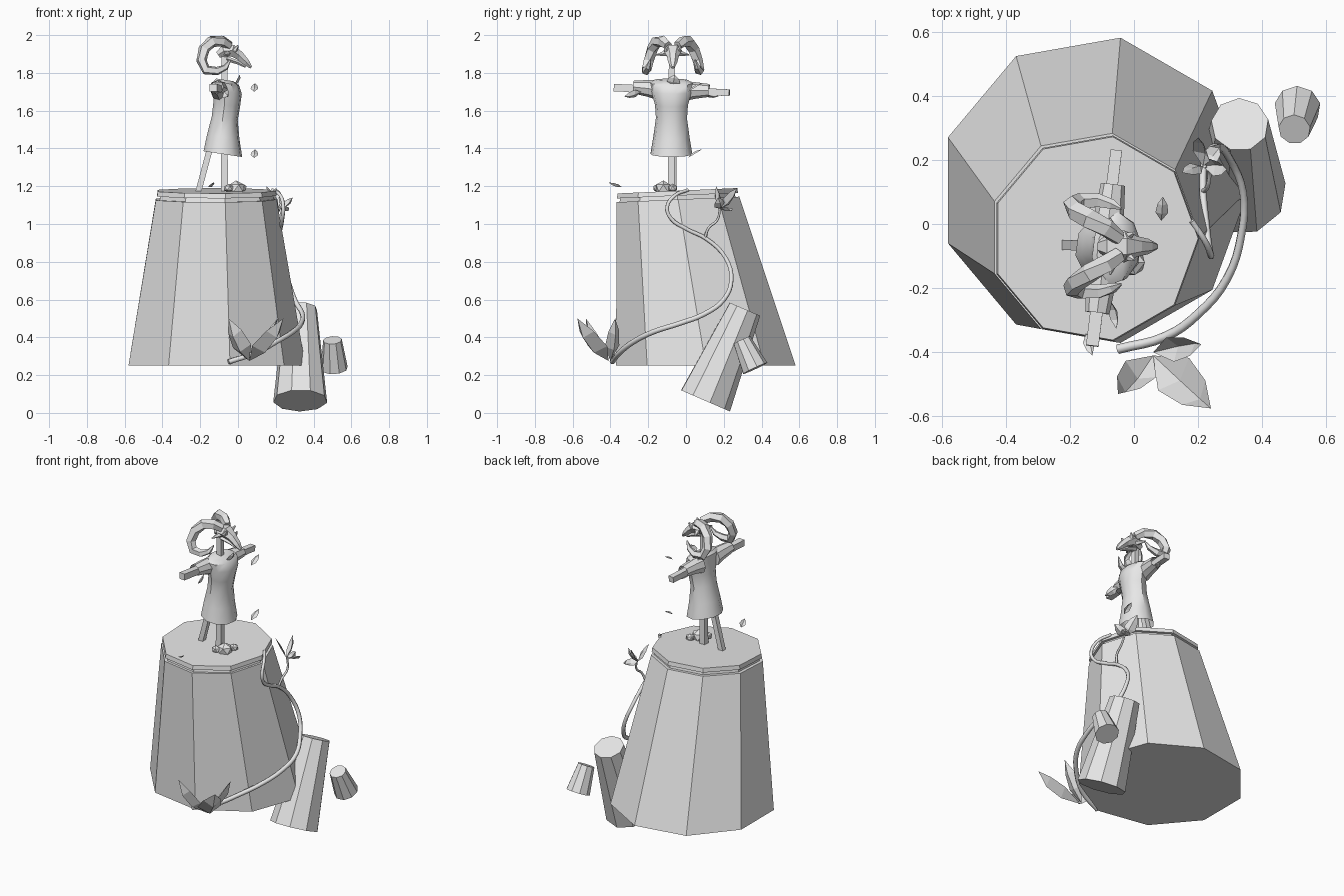
import bpy, bmesh, math
from mathutils import Vector

if "Cube" in bpy.data.objects:
    bpy.data.objects.remove(bpy.data.objects["Cube"])

grey = bpy.data.materials.new("plain grey")
grey.use_nodes = True
grey.diffuse_color = (0.8, 0.8, 0.8, 1)
grey.node_tree.nodes["Principled BSDF"].inputs["Base Color"].default_value = (0.8, 0.8, 0.8, 1)


def finish(name, bm, smooth=0):
    bmesh.ops.recalc_face_normals(bm, faces=bm.faces)
    mesh = bpy.data.meshes.new(name)
    bm.to_mesh(mesh)
    bm.free()
    mesh.materials.append(grey)
    ob = bpy.data.objects.new(name, mesh)
    bpy.context.collection.objects.link(ob)
    if smooth:
        bpy.ops.object.select_all(action="DESELECT")
        ob.select_set(True)
        bpy.context.view_layer.objects.active = ob
        bpy.ops.object.shade_smooth_by_angle(angle=math.radians(smooth))
    return ob


def ring(centre, axis, ru, rv, n, phase=0.0, ref=(1, 0, 0)):
    """Points of an ellipse around centre, square to axis."""
    axis, ref = Vector(axis).normalized(), Vector(ref)
    u = (ref - axis * ref.dot(axis)).normalized()
    v = axis.cross(u)
    angles = [phase + 2 * math.pi * i / n for i in range(n)]
    return [Vector(centre) + u * ru * math.cos(a) + v * rv * math.sin(a) for a in angles]


def loft(name, rings, cap_start=True, cap_end=True, smooth=0):
    bm = bmesh.new()
    rows = [[bm.verts.new(p) for p in r] for r in rings]
    n = len(rows[0])
    for a, b in zip(rows, rows[1:]):
        for i in range(n):
            j = (i + 1) % n
            bm.faces.new((a[i], a[j], b[j], b[i]))
    if cap_start:
        bm.faces.new(rows[0])
    if cap_end:
        bm.faces.new(rows[-1])
    return finish(name, bm, smooth)


def rod(name, a, b, ra, rb, n, phase=0.0):
    axis = Vector(b) - Vector(a)
    return loft(name, [ring(a, axis, ra, ra, n, phase), ring(b, axis, rb, rb, n, phase)])


def sweep(name, path, sizes, n, phase=0.0, smooth=0):
    """Tapered tube along a path that lies mostly in the side plane."""
    pts = [Vector(p) for p in path]
    rings = []
    for i, p in enumerate(pts):
        d = pts[min(i + 1, len(pts) - 1)] - pts[max(i - 1, 0)]
        rings.append(ring(p, d, sizes[i][0], sizes[i][1], n, phase, (0, 1, 0)))
    return loft(name, rings, smooth=smooth)


def leaf(name, base, tip, width, fold):
    """Folded pointed leaf; the midrib sags along fold."""
    base, tip, fold = Vector(base), Vector(tip), Vector(fold)
    side = (tip - base).cross(fold).normalized()
    bm = bmesh.new()
    root, end = bm.verts.new(base), bm.verts.new(tip)
    rows = []
    for t, w in ((0.35, 1.0), (0.7, 0.75)):
        p = base.lerp(tip, t)
        rows.append([bm.verts.new(p - side * width * w), bm.verts.new(p + fold),
                     bm.verts.new(p + side * width * w)])
    lo, hi = rows
    for i in (0, 1):
        bm.faces.new((root, lo[i], lo[i + 1]))
        bm.faces.new((lo[i], lo[i + 1], hi[i + 1], hi[i]))
        bm.faces.new((hi[i], hi[i + 1], end))
    return finish(name, bm)


def vine(name, points, depth):
    cu = bpy.data.curves.new(name, "CURVE")
    cu.dimensions = "3D"
    cu.bevel_depth, cu.bevel_resolution, cu.use_fill_caps = depth, 1, True
    cu.resolution_u = 4
    sp = cu.splines.new("BEZIER")
    sp.bezier_points.add(len(points) - 1)
    for i, (bp, p) in enumerate(zip(sp.bezier_points, points)):
        bp.co = p
        bp.handle_left_type = bp.handle_right_type = "AUTO"
        bp.radius = 1 - 0.4 * i / len(points)
    cu.materials.append(grey)
    ob = bpy.data.objects.new(name, cu)
    bpy.context.collection.objects.link(ob)
    bpy.ops.object.select_all(action="DESELECT")
    ob.select_set(True)
    bpy.context.view_layer.objects.active = ob
    bpy.ops.object.convert(target="MESH")


# Pedestal and its two tilted rim slabs
UP, TILT = (0, 0, 1), (0, -0.045, 1)
loft("pedestal", [ring((-0.126, 0.105, 0.25), UP, 0.483, 0.483, 9),
                  ring((-0.125, -0.042, 1.13), TILT, 0.33, 0.33, 9)])
for name, z, h, r in (("lower_rim", 1.128, 0.022, 0.312), ("upper_rim", 1.15, 0.026, 0.326)):
    loft(name, [ring((-0.122, -0.045, z), TILT, r, r, 9),
                ring((-0.122, -0.045, z + h), TILT, r - 0.004, r - 0.004, 9)])

# Side logs
rod("large_log", (0.33, 0.10, 0.065), (0.33, 0.31, 0.55), 0.145, 0.09, 9, 0.2)
rod("small_log", (0.51, 0.365, 0.235), (0.50, 0.295, 0.385), 0.072, 0.05, 9, 0.2)

# Vine with a side shoot
vine("main_vine", [(-0.05, -0.39, 0.27), (0.1, -0.35, 0.32), (0.2, -0.28, 0.375),
                   (0.29, -0.17, 0.43), (0.335, -0.03, 0.475), (0.34, 0.1, 0.525),
                   (0.3, 0.2, 0.6), (0.265, 0.24, 0.7), (0.225, 0.21, 0.82),
                   (0.215, 0.11, 0.92), (0.225, 0, 0.975), (0.235, -0.08, 1.03),
                   (0.24, -0.1, 1.09), (0.225, -0.06, 1.15), (0.18, 0.01, 1.18)], 0.015)
vine("vine_shoot", [(0.215, 0.1, 0.925), (0.23, 0.12, 0.98), (0.235, 0.165, 1.02),
                    (0.22, 0.18, 1.09)], 0.008)

# Leaves: big ones at the vine's foot, small ones on the shoot, loose ones
leaf("foot_leaf_left", (0.06, -0.41, 0.275), (-0.05, -0.53, 0.5), 0.055, (-0.01, -0.03, -0.03))
leaf("foot_leaf_right", (0.06, -0.41, 0.275), (0.24, -0.575, 0.5), 0.07, (0.02, -0.02, -0.035))
leaf("foot_leaf_back", (0.06, -0.40, 0.275), (0.21, -0.375, 0.5), 0.04, (0.025, 0.01, -0.02))
for tip, w in (((0.29, 0.17, 1.14), 0.03), ((0.2, 0.27, 1.19), 0.035),
               ((0.15, 0.16, 1.2), 0.025), ((0.27, 0.25, 1.08), 0.03)):
    leaf("shoot_leaf", (0.215, 0.18, 1.08), tip, w, (0.012, 0.008, -0.012))
for z in (1.71, 1.36):
    leaf("loose_leaf", (0.085, 0.01, z - 0.01), (0.09, 0.085, z + 0.035), 0.02, (0, -0.005, 0.008))
leaf("edge_leaf", (-0.15, -0.34, 1.195), (-0.13, -0.41, 1.22), 0.018, (0.003, 0, -0.008))

# Wooden frame
rod("post", (-0.072, -0.078, 1.17), (-0.072, -0.075, 1.92), 0.026, 0.022, 4, math.pi / 4)
rod("brace", (-0.21, -0.065, 1.17), (-0.09, -0.07, 1.62), 0.022, 0.022, 4, math.pi / 4)
rod("crossbar", (-0.13, -0.38, 1.722), (-0.055, 0.23, 1.695), 0.028, 0.025, 4, math.pi / 4)

# Tunic with short flared sleeves
YAW, LEAN = (0.99, -0.12, 0), (0.15, 0, 1)
profile = ((-0.08, 1.37, 0.105, 0.112), (-0.078, 1.46, 0.088, 0.097),
           (-0.07, 1.56, 0.07, 0.083), (-0.06, 1.63, 0.072, 0.088),
           (-0.055, 1.7, 0.076, 0.108), (-0.063, 1.745, 0.068, 0.115),
           (-0.07, 1.763, 0.045, 0.09))
loft("tunic", [ring((x, -0.077, z), LEAN, a, b, 10, 0.3, YAW) for x, z, a, b in profile],
     cap_start=False, smooth=40)
for s in (-1, 1):
    cy, slope = -0.077, -0.045
    rings = [ring((-0.09 + 0.122 * s * d, cy + s * d, z + slope * s * d), (0.122, 1, slope), a, b, 8)
             for d, z, a, b in ((0.06, 1.705, 0.05, 0.055), (0.12, 1.712, 0.045, 0.045),
                                (0.2, 1.716, 0.038, 0.034))]
    loft("sleeve", rings, cap_end=False, smooth=40)
    leaf("sleeve_rag", (-0.075, cy + s * 0.16, 1.7), (-0.055, cy + s * 0.25, 1.675), 0.025,
         (0.01, 0, -0.008))
leaf("collar_rag", (-0.02, -0.07, 1.73), (0.01, -0.06, 1.79), 0.035, (0.012, 0, 0))

# Horned skull
MID = -0.07
skull = ((-0.105, 1.895), (-0.075, 1.915), (-0.03, 1.918), (0.01, 1.89), (0.045, 1.855), (0.07, 1.828))
sweep("skull", [(x, MID, z) for x, z in skull],
      [(0.022, 0.02), (0.043, 0.038), (0.05, 0.036), (0.032, 0.027), (0.024, 0.02), (0.01, 0.008)], 6)
sweep("jaw", [(-0.06, MID, 1.875), (0.0, MID, 1.855), (0.04, MID, 1.832)],
      [(0.028, 0.015), (0.018, 0.012), (0.01, 0.006)], 6)
horn = ((-0.045, 0.025, 1.945), (-0.085, 0.055, 1.968), (-0.14, 0.085, 1.965),
        (-0.18, 0.11, 1.925), (-0.193, 0.13, 1.865), (-0.168, 0.14, 1.815),
        (-0.11, 0.142, 1.81), (-0.065, 0.13, 1.83), (-0.04, 0.118, 1.87))
widths = (0.024, 0.03, 0.032, 0.031, 0.029, 0.027, 0.023, 0.016, 0.004)
for s in (-1, 1):
    sweep("horn", [(x, MID + s * d, z) for x, d, z in horn], [(w, w) for w in widths], 5)
    rod("ear", (-0.055, MID + s * 0.03, 1.905), (-0.075, MID + s * 0.088, 1.895), 0.018, 0.003, 5)
    rod("brow", (-0.02, MID + s * 0.03, 1.915), (0.0, MID + s * 0.042, 1.945), 0.016, 0.005, 5)

# Stones at the foot of the post
for x, y, r in ((-0.01, -0.12, 0.045), (-0.05, -0.15, 0.026), (0.02, -0.07, 0.026)):
    bm = bmesh.new()
    bmesh.ops.create_icosphere(bm, subdivisions=1, radius=r)
    for v in bm.verts:
        v.co = Vector((v.co.x * 1.1 + x, v.co.y + y, v.co.z * 0.9 + 1.19))
    finish("stone", bm)
